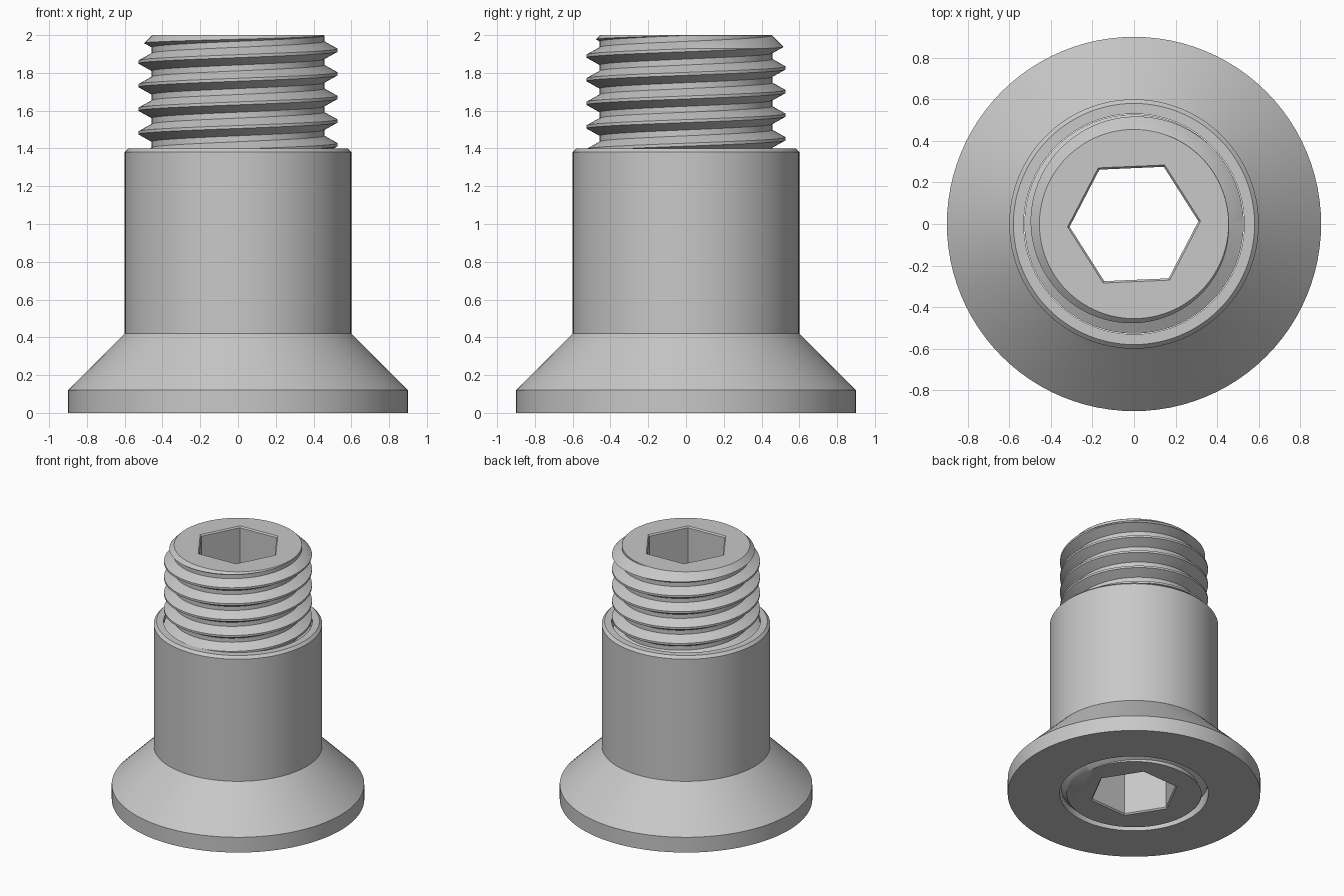
import bpy, bmesh, math

if "Cube" in bpy.data.objects:
    bpy.data.objects.remove(bpy.data.objects["Cube"], do_unlink=True)

SEGMENTS = 96
PITCH = 0.125
CREST, ROOT = 0.527, 0.457

steel = bpy.data.materials.new("grey steel")
steel.use_nodes = True
GREY = (0.58, 0.58, 0.58, 1)
steel.diffuse_color = GREY
steel.node_tree.nodes["Principled BSDF"].inputs["Base Color"].default_value = GREY


def make_object(name, bm):
    bmesh.ops.recalc_face_normals(bm, faces=bm.faces)
    mesh = bpy.data.meshes.new(name)
    bm.to_mesh(mesh)
    bm.free()
    mesh.materials.append(steel)
    obj = bpy.data.objects.new(name, mesh)
    bpy.context.collection.objects.link(obj)
    return obj


def lathe(name, profile, segments=SEGMENTS, turn=0.0, closed=False):
    """Revolve (radius, z) points; end caps unless the profile is a loop."""
    bm = bmesh.new()
    rings = []
    for r, z in profile:
        angles = [turn + math.tau * i / segments for i in range(segments)]
        rings.append([bm.verts.new((r * math.cos(a), r * math.sin(a), z)) for a in angles])
    pairs = list(zip(rings, rings[1:]))
    if closed:
        pairs.append((rings[-1], rings[0]))
    else:
        bm.faces.new(rings[0])
        bm.faces.new(rings[-1])
    for low, high in pairs:
        for i in range(segments):
            j = (i + 1) % segments
            bm.faces.new((low[i], low[j], high[j], high[i]))
    return make_object(name, bm)


def helical_rod(name, start, turns):
    """Solid rod with a right-handed thread, one continuous spiral of faces."""
    section = [(-1 / 16, CREST), (1 / 16, CREST), (3 / 8, ROOT), (5 / 8, ROOT)]
    n, rows = len(section), turns * len(section)
    bm = bmesh.new()
    grid = []
    for j in range(SEGMENTS):
        a = math.tau * j / SEGMENTS
        column = []
        for k in range(rows + (n if j == 0 else 0)):
            offset, r = section[k % n]
            z = start + PITCH * (k // n + offset + j / SEGMENTS)
            column.append(bm.verts.new((r * math.cos(a), r * math.sin(a), z)))
        grid.append(column)
    # the last column joins the first one, a full pitch higher
    grid.append(grid[0][n:])
    for left, right in zip(grid, grid[1:]):
        for k in range(rows - 1):
            bm.faces.new((left[k], right[k], right[k + 1], left[k + 1]))
    bmesh.ops.delete(bm, geom=[v for v in bm.verts if not v.link_faces], context='VERTS')
    # fan caps on both ends
    ends = [bm.verts.new((0, 0, start)), bm.verts.new((0, 0, start + PITCH * turns))]
    for e in [e for e in bm.edges if e.is_boundary]:
        bm.faces.new((*e.verts, ends[e.verts[0].co.z > 1]))
    return make_object(name, bm)


def cut(obj, cutter, operation):
    cutter.hide_render = True
    mod = obj.modifiers.new("cut", 'BOOLEAN')
    mod.object, mod.operation, mod.solver = cutter, operation, 'EXACT'
    bpy.context.view_layer.objects.active = obj
    bpy.ops.object.modifier_apply(modifier=mod.name)
    bpy.data.objects.remove(cutter, do_unlink=True)


# Sleeve: countersunk flange, barrel with a small top chamfer, and bore
sleeve = lathe("flanged_sleeve", [
    (0.53, 0), (0.9, 0), (0.9, 0.12), (0.6, 0.42),
    (0.6, 1.38), (0.58, 1.4), (0.53, 1.4)], closed=True)

# Threaded screw, trimmed to length with chamfered ends
screw = helical_rod("threaded_screw", 1.92 - 18 * PITCH, 21)
trim = lathe("trim_envelope", [(0.48, 0), (0.56, 0.08), (0.56, 1.895), (0.455, 2)])
cut(screw, trim, 'INTERSECT')

# Hexagonal through socket with lightly chamfered mouths
socket = lathe("socket_cutter", [
    (0.33, -0.01), (0.31, 0.01), (0.31, 1.99), (0.33, 2.01)],
    segments=6, turn=math.radians(2.5))
cut(screw, socket, 'DIFFERENCE')

bpy.ops.object.select_all(action='DESELECT')
for part in (sleeve, screw):
    part.select_set(True)
bpy.context.view_layer.objects.active = sleeve
bpy.ops.object.shade_smooth_by_angle(angle=math.radians(30))
